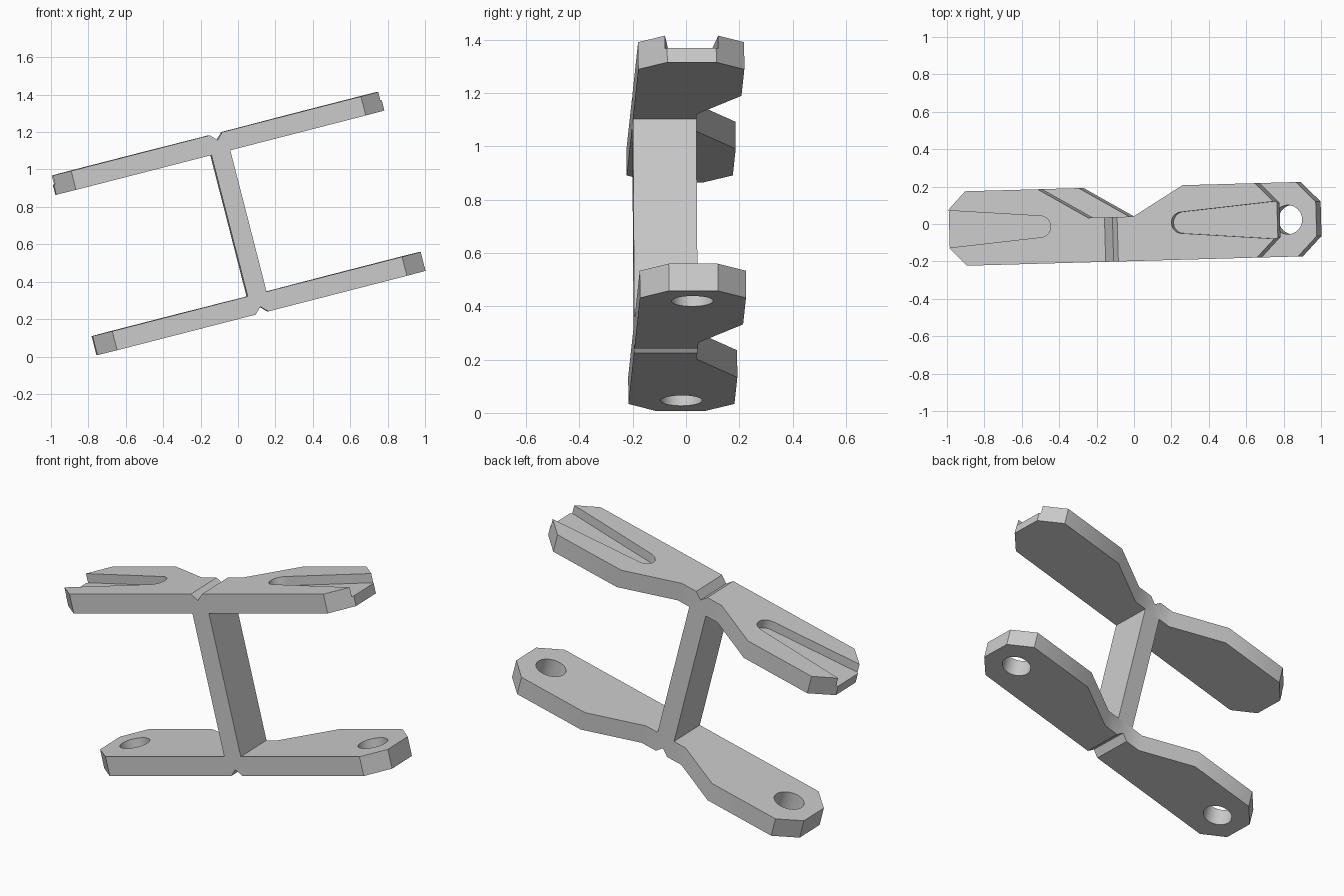
import bpy, bmesh
from math import radians, sin, cos, pi
from mathutils import Matrix

cube = bpy.data.objects.get("Cube")
if cube:
    bpy.data.objects.remove(cube, do_unlink=True)

grey = bpy.data.materials.new("light grey")
grey.use_nodes = True
colour = (0.6, 0.6, 0.6, 1)
grey.diffuse_color = colour
grey.node_tree.nodes["Principled BSDF"].inputs["Base Color"].default_value = colour

# Overall lean of the finished bracket
POSE = (Matrix.Translation((0, 0, 0.712))
        @ Matrix.Rotation(radians(1.6), 4, "Z")
        @ Matrix.Rotation(radians(-14.4), 4, "Y"))

OUTER, INNER = 0.495, 0.39      # heights of the plate faces
FRONT, NECK = -0.198, 0.04      # depth range of the post and neck


def prism(name, outline, low, high, along_y=False):
    """Extrude a flat outline along z, or along y."""
    bm = bmesh.new()

    def place(a, b, h):
        return (a, h, b) if along_y else (a, b, h)

    rings = [[bm.verts.new(place(a, b, h)) for a, b in outline] for h in (low, high)]
    bm.faces.new(rings[0])
    bm.faces.new(rings[1])
    n = len(outline)
    for i in range(n):
        j = (i + 1) % n
        bm.faces.new((rings[0][i], rings[0][j], rings[1][j], rings[1][i]))
    bmesh.ops.recalc_face_normals(bm, faces=bm.faces)
    mesh = bpy.data.meshes.new(name)
    bm.to_mesh(mesh)
    bm.free()
    obj = bpy.data.objects.new(name, mesh)
    bpy.context.collection.objects.link(obj)
    mesh.materials.append(grey)
    return obj


def select(obj):
    bpy.ops.object.select_all(action="DESELECT")
    obj.select_set(True)
    bpy.context.view_layer.objects.active = obj


def cut(obj, cutter):
    cutter.hide_render = True
    mod = obj.modifiers.new("cut", "BOOLEAN")
    mod.operation = "DIFFERENCE"
    mod.solver = "EXACT"
    mod.object = cutter
    select(obj)
    bpy.ops.object.modifier_apply(modifier=mod.name)
    bpy.data.objects.remove(cutter, do_unlink=True)


def finish(obj):
    obj.data.transform(POSE)
    select(obj)
    bpy.ops.object.shade_smooth_by_angle(angle=radians(32))


def arc(cx, radius, start, end, steps):
    return [(cx + radius * cos(start + (end - start) * i / steps),
             radius * sin(start + (end - start) * i / steps)) for i in range(steps + 1)]


# Plate outline: straight front, narrow neck at the back, clipped ends
half = [(0.80, FRONT), (0.906, -0.092), (0.906, 0.092), (0.80, 0.2), (0.40, 0.2), (0.125, NECK)]
outline = half + [(-x, y) for x, y in reversed(half)]

for name, side in (("top_plate", 1), ("bottom_plate", -1)):
    low, high = sorted((side * INNER, side * OUTER))
    plate = prism(name, outline, low, high)

    # V groove across the outer face
    groove = [(-0.045, side * (OUTER + 0.01)), (0.045, side * (OUTER + 0.01)), (0, side * 0.46)]
    cut(plate, prism("groove_cutter", groove, -0.3, 0.3, along_y=True))

    for end in (1, -1):
        if side > 0:
            # Tapered slot with a round inner end, open at the tip
            slot = arc(0.39, 0.057, pi / 2, 3 * pi / 2, 20) + [(0.95, -0.104), (0.95, 0.104)]
            slot = [(end * x, y) for x, y in slot]
            cut(plate, prism("slot_cutter", slot, 0.445, 0.6))
        else:
            # Round bolt hole
            hole = arc(end * 0.75, 0.078, 0, 2 * pi, 48)[:-1]
            cut(plate, prism("hole_cutter", hole, low - 0.1, high + 0.1))
    finish(plate)

# Post joining both plates
post = [(-0.052, FRONT), (0.052, FRONT), (0.052, NECK), (-0.052, NECK)]
finish(prism("post", post, -INNER, INNER))
